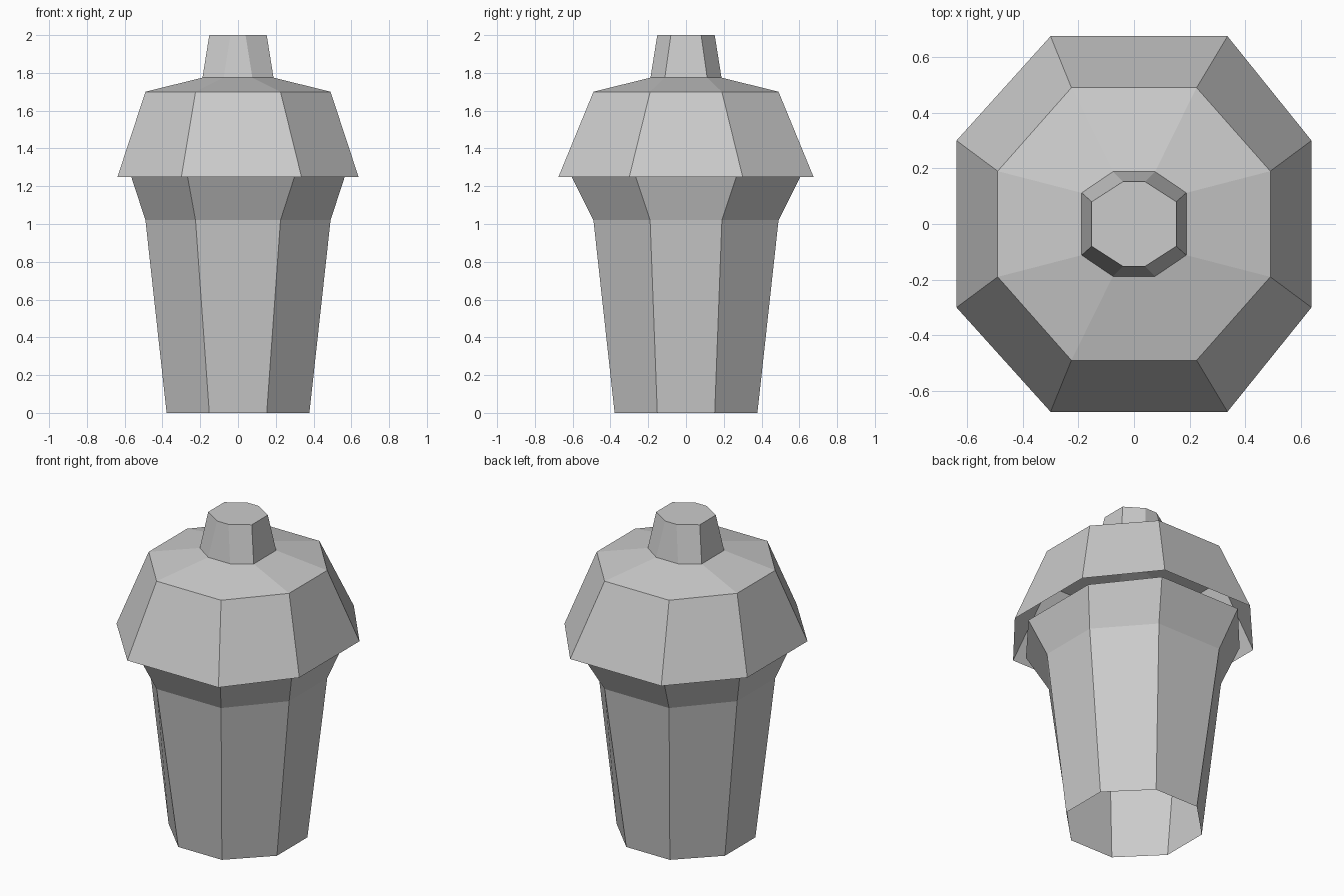
import bpy
import bmesh

cube = bpy.data.objects.get("Cube")
if cube:
    bpy.data.objects.remove(cube)

grey = bpy.data.materials.new("plain grey")
grey.use_nodes = True
colour = (0.6, 0.6, 0.6, 1)
grey.diffuse_color = colour
grey.node_tree.nodes["Principled BSDF"].inputs["Base Color"].default_value = colour


def octagon(z, half_x, half_y, flat_x, flat_y, lean=0):
    """Chamfered rectangle; lean slides the front and back edges sideways."""
    quarter = [(half_x, flat_y), (flat_x + lean, half_y),
               (-flat_x + lean, half_y), (-half_x, flat_y)]
    return [(x, y, z) for x, y in quarter] + [(x, -y, z) for x, y in reversed(quarter)]


def loft(name, rings, cap_top=False):
    """Join stacked octagons into a thin flat-shaded shell."""
    bm = bmesh.new()
    loops = [[bm.verts.new(p) for p in ring] for ring in rings]
    for low, high in zip(loops, loops[1:]):
        for i in range(len(low)):
            j = (i + 1) % len(low)
            bm.faces.new((low[i], low[j], high[j], high[i]))
    if cap_top:
        bm.faces.new(loops[-1])
    mesh = bpy.data.meshes.new(name)
    bm.to_mesh(mesh)
    bm.free()
    mesh.materials.append(grey)
    obj = bpy.data.objects.new(name, mesh)
    bpy.context.collection.objects.link(obj)
    return obj


# Tapered cup with flared mouth, open at both ends
loft("cup_body", [
    octagon(0, 0.378, 0.378, 0.152, 0.152),
    octagon(1.02, 0.49, 0.49, 0.225, 0.19),
    octagon(1.25, 0.565, 0.605, 0.283, 0.266, 0.016),
])

# Overhanging lid with a shallow shoulder, ending in the spout
loft("lid_with_spout", [
    octagon(1.25, 0.638, 0.675, 0.318, 0.30, 0.018),
    octagon(1.70, 0.49, 0.49, 0.225, 0.19),
    octagon(1.775, 0.188, 0.188, 0.076, 0.112),
    octagon(2, 0.152, 0.152, 0.04, 0.08),
], cap_top=True)
